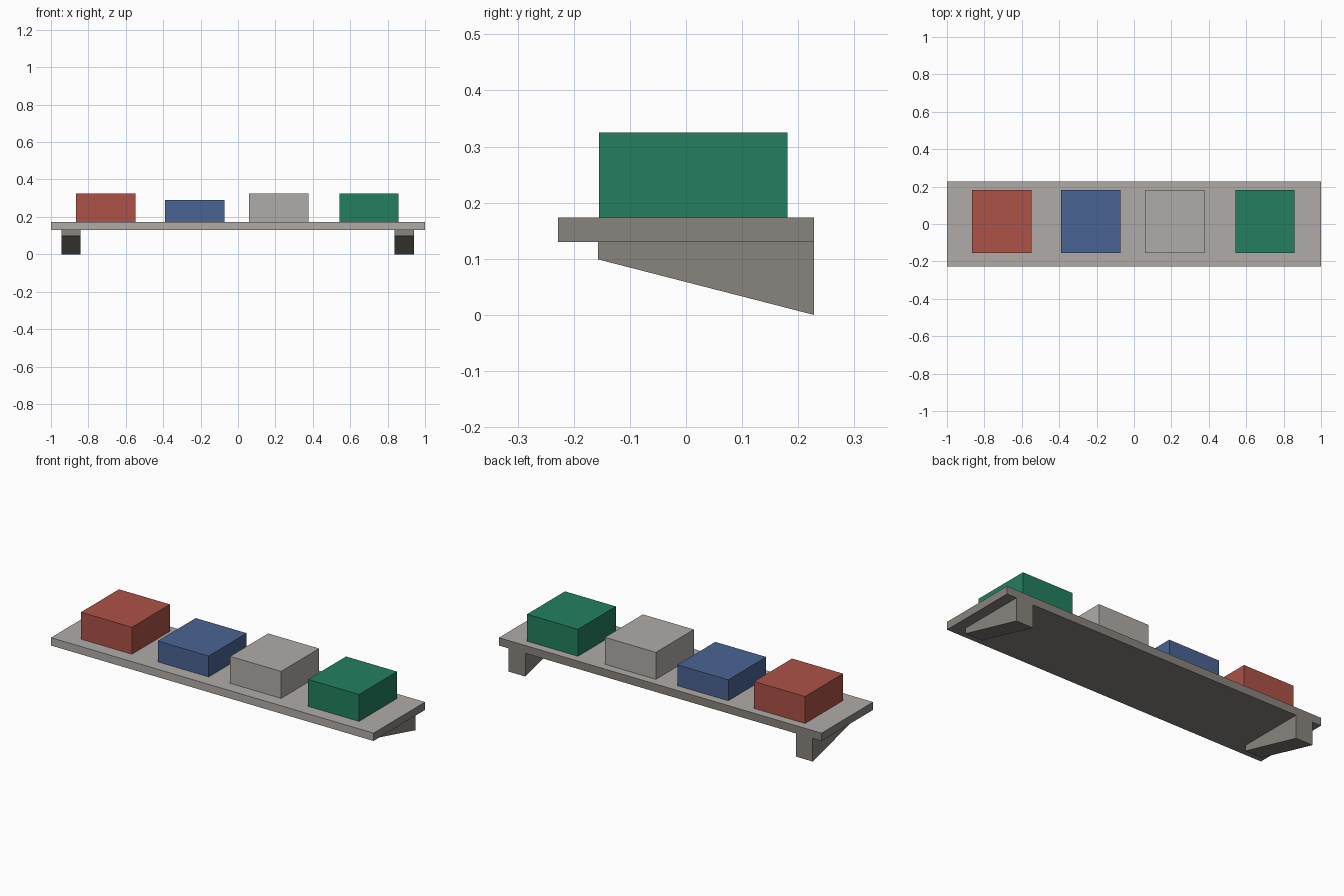
import bpy, bmesh

if "Cube" in bpy.data.objects:
    bpy.data.objects.remove(bpy.data.objects["Cube"])


def linear(c):
    c /= 255
    return c / 12.92 if c <= 0.04045 else ((c + 0.055) / 1.055) ** 2.4


def material(name, r, g, b):
    m = bpy.data.materials.new(name)
    m.diffuse_color = (linear(r), linear(g), linear(b), 1)
    m.use_nodes = True
    m.node_tree.nodes["Principled BSDF"].inputs["Base Color"].default_value = m.diffuse_color
    return m


light = material("light grey", 176, 171, 167)
dark = material("dark grey", 137, 132, 126)
red = material("brick red", 172, 82, 70)
blue = material("slate blue", 74, 99, 147)
green = material("deep green", 34, 127, 95)


def prism(name, profile, x0, x1, *mats):
    """Extrude a (y, z) profile along x."""
    bm = bmesh.new()
    face = bm.faces.new([bm.verts.new((x0, y, z)) for y, z in profile])
    ext = bmesh.ops.extrude_face_region(bm, geom=[face])
    moved = [g for g in ext["geom"] if isinstance(g, bmesh.types.BMVert)]
    bmesh.ops.translate(bm, verts=moved, vec=(x1 - x0, 0, 0))
    bmesh.ops.recalc_face_normals(bm, faces=bm.faces)
    mesh = bpy.data.meshes.new(name)
    bm.to_mesh(mesh)
    bm.free()
    for m in mats:
        mesh.materials.append(m)
    obj = bpy.data.objects.new(name, mesh)
    bpy.context.collection.objects.link(obj)
    return obj


def box(name, x0, x1, y0, y1, z0, z1, *mats):
    return prism(name, [(y0, z0), (y1, z0), (y1, z1), (y0, z1)], x0, x1, *mats)


# Shelf board: light top and front, darker ends, back and underside
board = box("shelf_board", -1, 1, -0.228, 0.228, 0.13, 0.174, light, dark)
for p in board.data.polygons:
    p.material_index = 0 if p.normal.z > 0.5 or p.normal.y < -0.5 else 1

# Tapered wall brackets under each end
wedge = [(-0.157, 0.099), (0.228, 0), (0.228, 0.13), (-0.157, 0.13)]
for side, x in (("left", -0.893), ("right", 0.888)):
    prism(side + "_bracket", wedge, x - 0.052, x + 0.052, dark)

# Row of storage boxes
for name, x, top, mat in (("red_box", -0.707, 0.325, red),
                          ("blue_box", -0.231, 0.291, blue),
                          ("grey_box", 0.218, 0.325, light),
                          ("green_box", 0.701, 0.325, green)):
    box(name, x - 0.158, x + 0.158, -0.155, 0.181, 0.174, top, mat)
